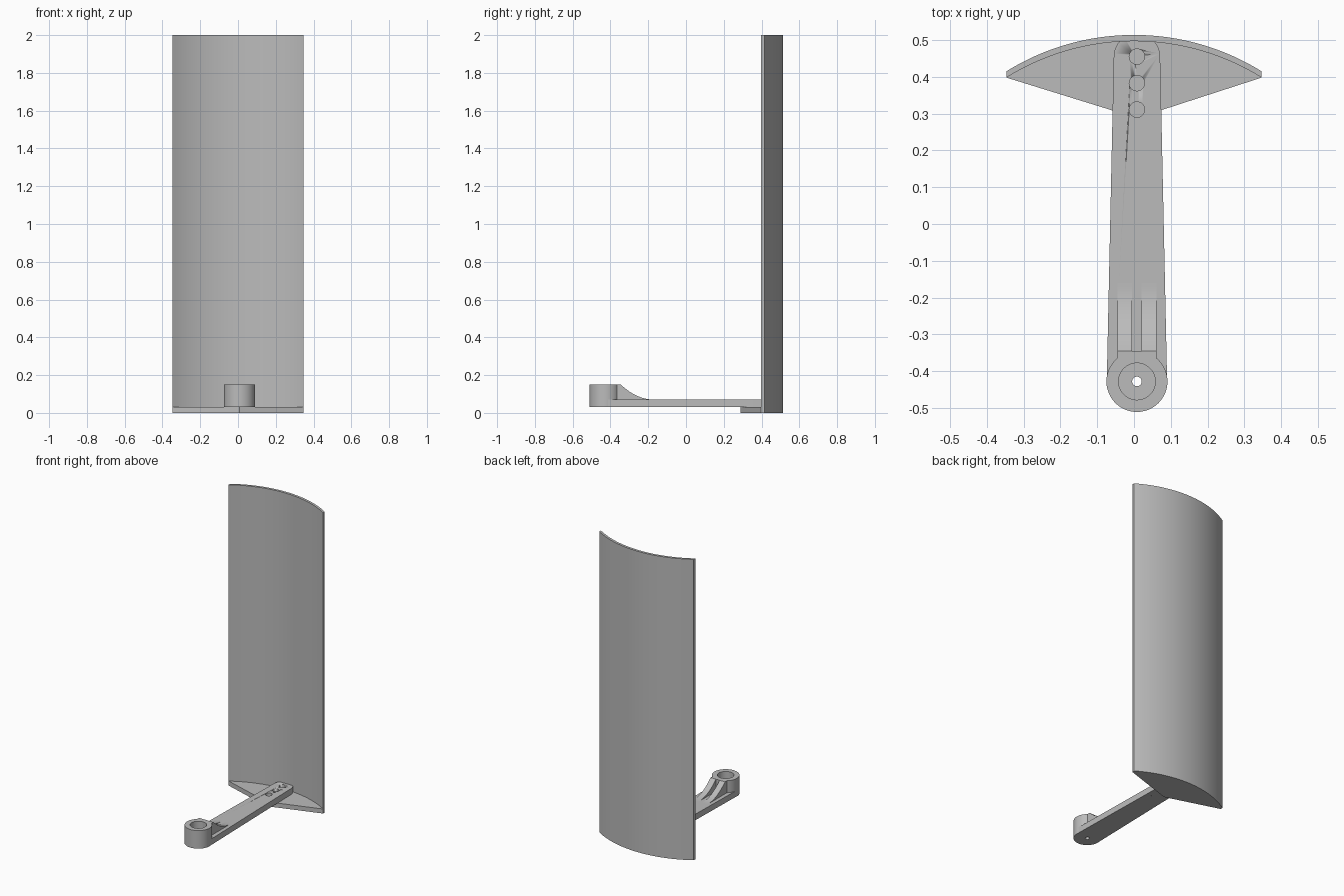
import bpy, bmesh, math
from mathutils import Vector

if "Cube" in bpy.data.objects:
    bpy.data.objects.remove(bpy.data.objects["Cube"], do_unlink=True)

grey = bpy.data.materials.new("plain grey")
grey.use_nodes = True
grey.diffuse_color = (0.5, 0.5, 0.5, 1)
grey.node_tree.nodes["Principled BSDF"].inputs["Base Color"].default_value = (0.5, 0.5, 0.5, 1)

CX = 0.008                 # centre line of the arm
BOSS_Y, BOSS_R = -0.428, 0.083
HALF = 0.347               # half width of the panel
PLATE_TOP, ARM_TOP, BOSS_TOP = 0.03, 0.07, 0.15


def finish(name, bm):
    bmesh.ops.recalc_face_normals(bm, faces=bm.faces[:])
    mesh = bpy.data.meshes.new(name)
    bm.to_mesh(mesh)
    bm.free()
    mesh.materials.append(grey)
    obj = bpy.data.objects.new(name, mesh)
    bpy.context.collection.objects.link(obj)
    bpy.ops.object.select_all(action='DESELECT')
    obj.select_set(True)
    bpy.context.view_layer.objects.active = obj
    bpy.ops.object.shade_smooth_by_angle(angle=math.radians(30))
    return obj


def prism(name, points, offset):
    """Extrude a closed 3D outline along an offset."""
    bm = bmesh.new()
    face = bm.faces.new([bm.verts.new(p) for p in points])
    new = bmesh.ops.extrude_face_region(bm, geom=[face], use_keep_orig=True)["geom"]
    bmesh.ops.translate(bm, vec=Vector(offset),
                        verts=[v for v in new if isinstance(v, bmesh.types.BMVert)])
    return finish(name, bm)


def circle(x, y, z, r, n=32):
    return [(x + r * math.cos(math.tau * i / n), y + r * math.sin(math.tau * i / n), z)
            for i in range(n)]


def arc(mid_y, sag=0.099, n=32):
    """Shallow arc from left to right edge of the panel."""
    r = (HALF ** 2 + sag ** 2) / (2 * sag)
    a = math.asin(HALF / r)
    angles = [a * (1 - 2 * i / n) for i in range(n + 1)]
    return [(r * math.sin(t), mid_y - r + r * math.cos(t), 0) for t in angles]


# Curved panel and its base plate
inner, outer = arc(0.497), arc(0.514)
prism("curved_panel", inner + outer[::-1], (0, 0, 2))
prism("base_plate", inner + [(CX, 0.288, 0)], (0, 0, PLATE_TOP))

# Tapered arm with a rounded far end, which stops inside the panel
END_Y, END_R = 0.455, 0.063
tip = [(CX + END_R * math.cos(math.pi * i / 24),
        min(END_Y + END_R * math.sin(math.pi * i / 24), 0.502), PLATE_TOP) for i in range(25)]
root = [(CX - BOSS_R + 0.001, BOSS_Y, PLATE_TOP), (CX + BOSS_R - 0.001, BOSS_Y, PLATE_TOP)]
arm = prism("arm", tip + root, (0, 0, ARM_TOP - PLATE_TOP))

# Screw holes, and clearance for the boss
holes = [(y, 0.021) for y in (0.455, 0.383, 0.311)] + [(BOSS_Y, 0.065)]
for i, (y, r) in enumerate(holes):
    cutter = prism(f"hole_cutter_{i + 1}", circle(CX, y, 0, r), (0, 0, 0.12))
    cutter.hide_render = True
    cutter.hide_set(True)
    cutter.display_type = 'WIRE'
    mod = arm.modifiers.new("hole", 'BOOLEAN')
    mod.operation, mod.solver, mod.object = 'DIFFERENCE', 'EXACT', cutter
bpy.context.view_layer.objects.active = arm
arm.select_set(True)
for mod in arm.modifiers[:]:
    if mod.type == 'BOOLEAN':
        bpy.ops.object.modifier_move_to_index(modifier=mod.name, index=0)
        bpy.ops.object.modifier_apply(modifier=mod.name)
for obj in [o for o in bpy.data.objects if o.name.startswith("hole_cutter")]:
    bpy.data.objects.remove(obj, do_unlink=True)

# Round boss with a wide socket and a small through hole
SOCKET = 0.07
profile = [(BOSS_R, PLATE_TOP), (BOSS_R, BOSS_TOP), (0.05, BOSS_TOP),
           (0.05, SOCKET), (0.013, SOCKET), (0.013, PLATE_TOP)]
bm = bmesh.new()
ring = [bm.verts.new((CX + r, BOSS_Y, z)) for r, z in profile]
edges = [bm.edges.new((ring[i - 1], ring[i])) for i in range(len(ring))]
bmesh.ops.spin(bm, geom=ring + edges, cent=(CX, BOSS_Y, 0), axis=(0, 0, 1),
               angle=math.tau, steps=48, use_merge=True)
bmesh.ops.remove_doubles(bm, verts=bm.verts[:], dist=0.0001)
finish("boss", bm)

# Block behind the boss, and two ribs sweeping down to the arm
RIB_Y, RIB_LEN, RIB_HALF = -0.345, 0.185, 0.053
prism("rib_block", [(CX - RIB_HALF, y, z) for y, z in
                    ((-0.367, 0.05), (RIB_Y, 0.05), (RIB_Y, BOSS_TOP), (-0.367, BOSS_TOP))],
      (2 * RIB_HALF, 0, 0))
sweep = [(RIB_Y + RIB_LEN * i / 16, ARM_TOP + (BOSS_TOP - ARM_TOP) * (1 - i / 16) ** 2.2)
         for i in range(17)]
side = sweep + [(RIB_Y + RIB_LEN, 0.05), (RIB_Y, 0.05)]
for name, x in (("right_rib", CX - RIB_HALF), ("left_rib", CX + RIB_HALF - 0.04)):
    prism(name, [(x, y, z) for y, z in side], (0.04, 0, 0))
